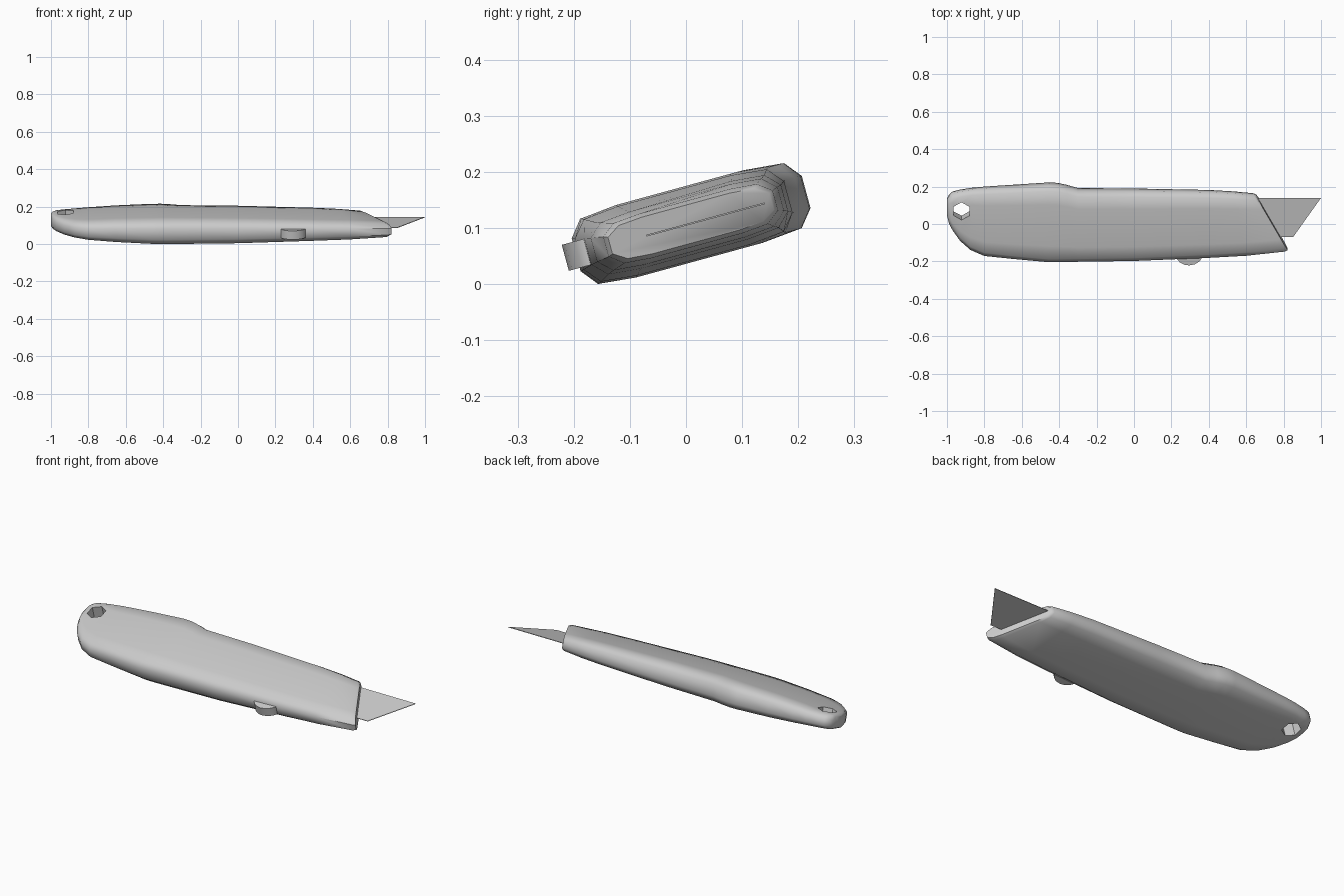
import bpy, bmesh, math

if "Cube" in bpy.data.objects:
    bpy.data.objects.remove(bpy.data.objects["Cube"])

TILT = math.radians(15.3)
LIFT = 0.1055   # the knife lies tilted about its long axis


def finish(name, bm, smooth=None):
    """Turn a bmesh into a tilted object."""
    bmesh.ops.recalc_face_normals(bm, faces=bm.faces[:])
    me = bpy.data.meshes.new(name)
    bm.to_mesh(me)
    bm.free()
    ob = bpy.data.objects.new(name, me)
    bpy.context.collection.objects.link(ob)
    ob.rotation_euler.x = TILT
    ob.location.z = LIFT
    return ob


def loft(bm, rings):
    vs = [[bm.verts.new(p) for p in r] for r in rings]
    n = len(vs[0])
    for a, b in zip(vs, vs[1:]):
        for i in range(n):
            j = (i + 1) % n
            bm.faces.new((a[i], a[j], b[j], b[i]))
    bm.faces.new(vs[0][::-1])
    bm.faces.new(vs[-1])


def prism(name, pts, half):
    bm = bmesh.new()
    loft(bm, [[(x, y, z) for x, y in pts] for z in (-half, half)])
    return finish(name, bm)


def smooth(ob, deg):
    bpy.ops.object.select_all(action='DESELECT')
    ob.select_set(True)
    bpy.context.view_layer.objects.active = ob
    bpy.ops.object.shade_smooth_by_angle(angle=math.radians(deg))


def section(xt, yt, xb, yb, w):
    """Chamfered 12-sided section between an upper and a lower outline point."""
    h = yt - yb
    steps = [(0, 0.45), (min(0.024, 0.2 * h) / h, 0.9), (0.23, 1.0)]
    half = steps + [(1 - t, f) for t, f in reversed(steps)]
    loop = half + [(t, -f) for t, f in reversed(half)]
    return [(xt + (xb - xt) * t, yt - h * t, w * f) for t, f in loop]


# handle body: x/y of upper outline, x/y of lower outline, half thickness
stations = [
    (-1.000, 0.138, -1.000, 0.050, 0.030),
    (-0.988, 0.160, -0.988, 0.005, 0.038),
    (-0.970, 0.175, -0.970, -0.030, 0.041),
    (-0.930, 0.185, -0.930, -0.088, 0.043),
    (-0.870, 0.195, -0.875, -0.138, 0.046),
    (-0.800, 0.201, -0.800, -0.171, 0.051),
    (-0.650, 0.210, -0.650, -0.186, 0.060),
    (-0.460, 0.222, -0.460, -0.203, 0.066),
    (-0.410, 0.220, -0.410, -0.203, 0.067),
    (-0.360, 0.209, -0.360, -0.202, 0.067),
    (-0.300, 0.191, -0.300, -0.201, 0.067),
    (0.000, 0.189, 0.000, -0.197, 0.064),
    (0.400, 0.182, 0.400, -0.181, 0.054),
    (0.530, 0.175, 0.600, -0.170, 0.049),
    (0.640, 0.165, 0.805, -0.148, 0.041),
    (0.655, 0.158, 0.822, -0.140, 0.034),
]
bm = bmesh.new()
loft(bm, [section(*s) for s in stations])
body = finish("handle_body", bm)

# hexagonal hanging hole
cut = prism("hole_cutter", [(-0.922 + 0.049 * math.sin(k * math.pi / 3),
                             0.083 + 0.049 * math.cos(k * math.pi / 3)) for k in range(6)], 0.2)
cut.hide_render = True
mod = body.modifiers.new("hang_hole", 'BOOLEAN')
mod.operation = 'DIFFERENCE'
mod.solver = 'EXACT'
mod.object = cut
bpy.context.view_layer.objects.active = body
bpy.ops.object.modifier_apply(modifier=mod.name)
bpy.data.objects.remove(cut)
smooth(body, 50)

# blade
prism("blade", [(0.6, 0.145), (1.0, 0.145), (0.85, -0.073), (0.6, -0.073)], 0.0015)

# slider button on the lower edge
button = prism("slider_button", [(0.225, -0.16), (0.230, -0.188), (0.245, -0.206), (0.268, -0.219),
                                 (0.295, -0.223), (0.325, -0.217), (0.348, -0.202),
                                 (0.362, -0.185), (0.362, -0.16)], 0.024)
smooth(button, 40)
